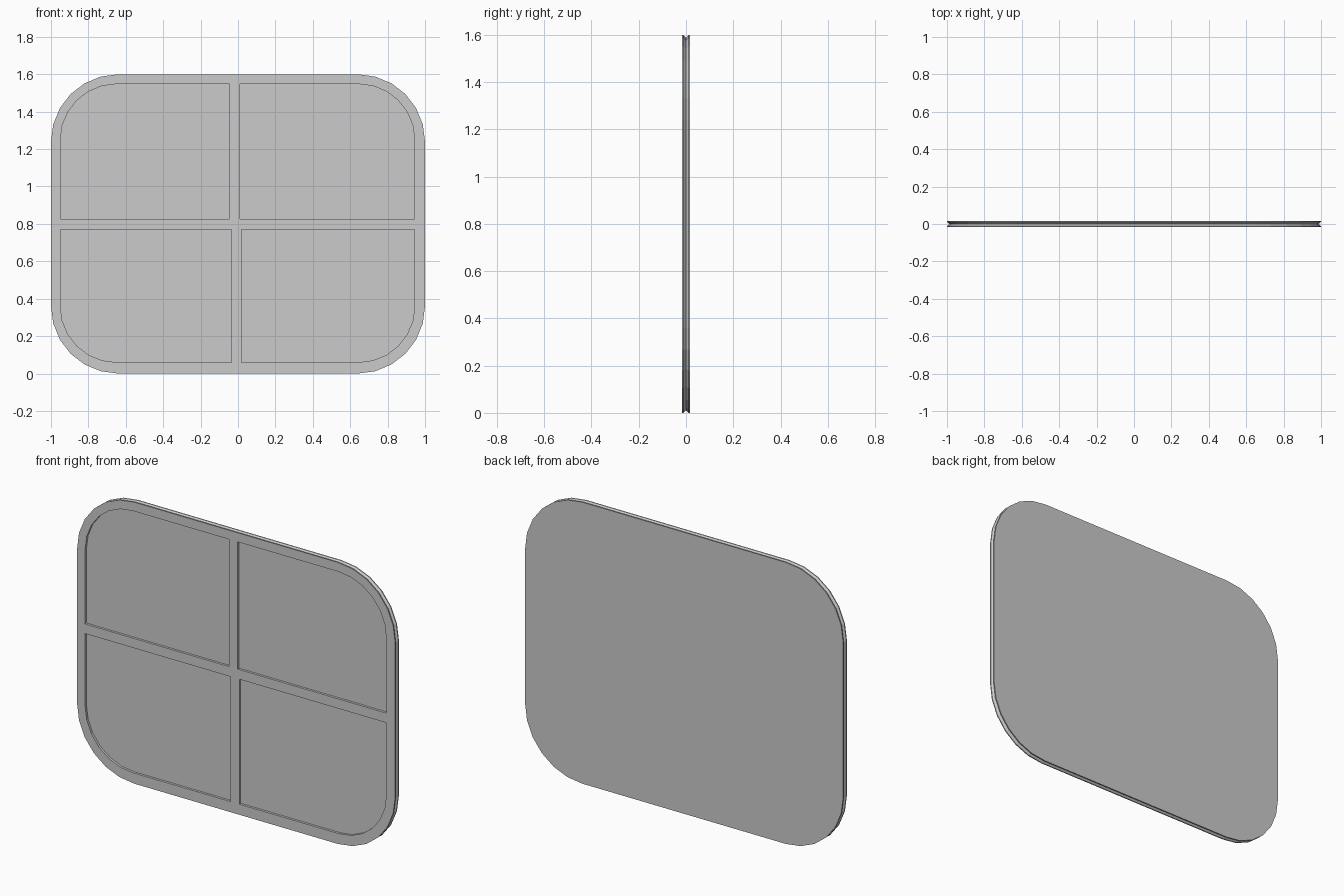
import bpy, bmesh
from math import cos, sin, pi

if "Cube" in bpy.data.objects:
    bpy.data.objects.remove(bpy.data.objects["Cube"])

FRONT, BACK, MID = -0.017, 0.017, 0.0
RECESS = 0.013     # depth of the pane pockets
GROOVE = 0.012     # depth of the groove round the rim
SEG = 6


def outline(x0, x1, z0, z1, radii, seg=SEG):
    """Counter-clockwise rectangle; radii (rx, rz) for BL, BR, TR, TL."""
    pts = []
    corners = [(x0, z0, 1, 1), (x1, z0, -1, 1), (x1, z1, -1, -1), (x0, z1, 1, -1)]
    for i, ((cx, cz, sx, sz), r) in enumerate(zip(corners, radii)):
        if not r:
            pts.append((cx, cz))
            continue
        for k in range(seg + 1):
            a = pi + i * pi / 2 + k * pi / 2 / seg
            pts.append((cx + sx * r[0] + r[0] * cos(a), cz + sz * r[1] + r[1] * sin(a)))
    return pts


bm = bmesh.new()


def ring(pts, y):
    return [bm.verts.new((x, y, z)) for x, z in pts]


def bridge(a, b):
    for i in range(len(a)):
        j = (i + 1) % len(a)
        bm.faces.new((a[i], a[j], b[j], b[i]))


def loop_edges(r):
    return [bm.edges.get((r[i - 1], r[i])) for i in range(len(r))]


# rounded slab with a shallow groove round its rim
R = [(0.36, 0.36)] * 4
outer = outline(-1, 1, 0, 1.6, R)
ri = 0.36 - GROOVE
inner = outline(-1 + GROOVE, 1 - GROOVE, GROOVE, 1.6 - GROOVE, [(ri, ri)] * 4)
lip = 0.006
rings = [ring(outer, FRONT), ring(outer, FRONT + lip), ring(inner, MID),
         ring(outer, BACK - lip), ring(outer, BACK)]
for a, b in zip(rings, rings[1:]):
    bridge(a, b)
bm.faces.new(rings[-1])
front_edges = loop_edges(rings[0])

# four recessed panes, each rounded at its outside corner
c = (0.30, 0.30)
panes = [
    outline(-0.95, -0.035, 0.06, 0.77, [c, None, None, None]),
    outline(0.02, 0.945, 0.06, 0.77, [None, c, None, None]),
    outline(0.01, 0.945, 0.825, 1.548, [None, None, c, None]),
    outline(-0.95, -0.045, 0.825, 1.548, [None, None, None, c]),
]
for p in panes:
    rim, floor = ring(p, FRONT), ring(p, FRONT + RECESS)
    bridge(rim, floor)
    bm.faces.new(floor)
    front_edges += loop_edges(rim)

# front face of the frame, filled around the panes
bmesh.ops.triangle_fill(bm, edges=front_edges, use_beauty=True, normal=(0, -1, 0))
bmesh.ops.recalc_face_normals(bm, faces=bm.faces)

mesh = bpy.data.meshes.new("window_panel")
bm.to_mesh(mesh)
bm.free()
window = bpy.data.objects.new("window_panel", mesh)
bpy.context.collection.objects.link(window)
